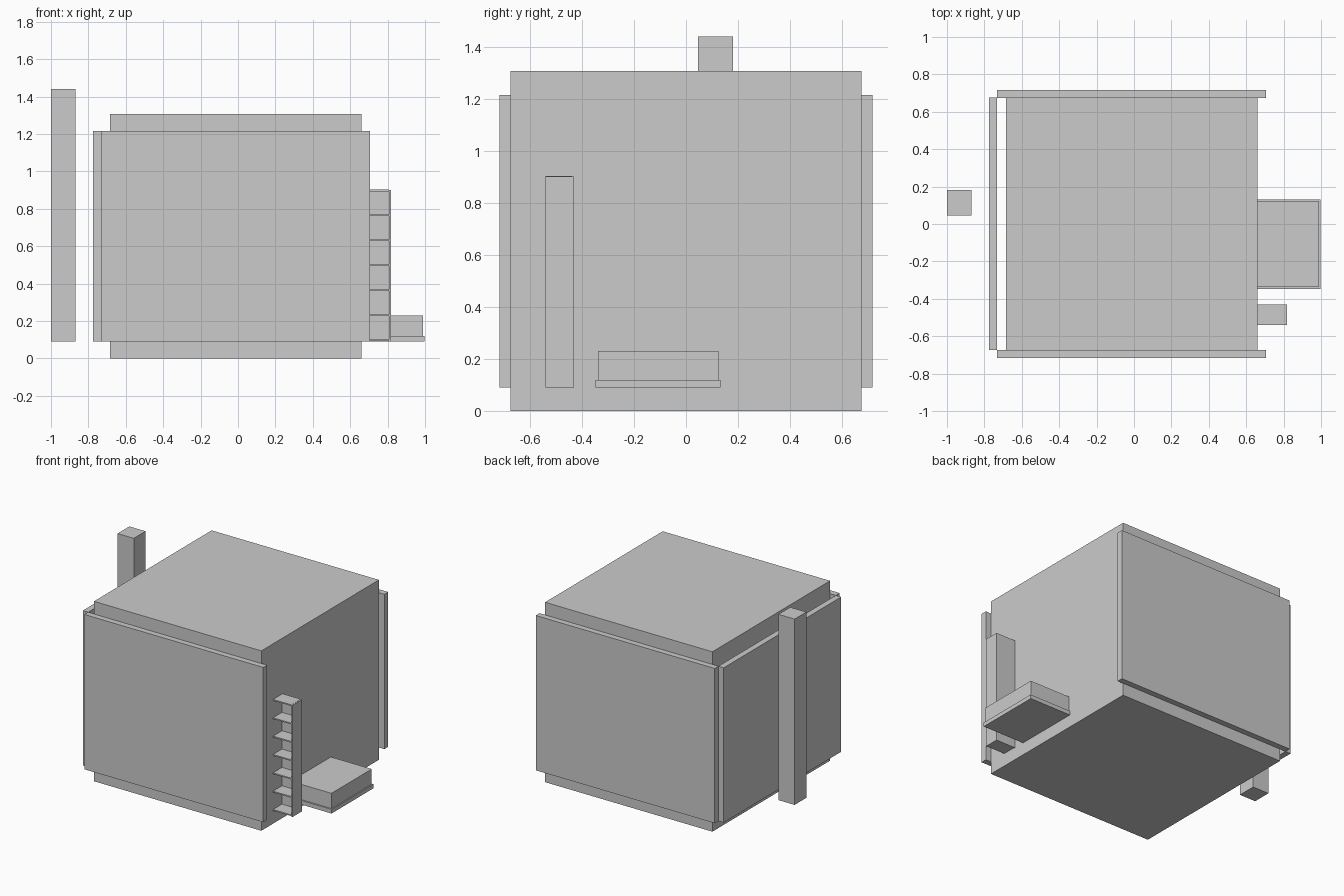
import bpy
import bmesh
from mathutils import Matrix, Vector

if "Cube" in bpy.data.objects:
    bpy.data.objects.remove(bpy.data.objects["Cube"])

grey = bpy.data.materials.new("plain grey")
grey.diffuse_color = (0.6, 0.6, 0.6, 1)
grey.use_nodes = True
grey.node_tree.nodes["Principled BSDF"].inputs["Base Color"].default_value = grey.diffuse_color


def build(name, boxes):
    """One object made of boxes given as (x0, x1), (y0, y1), (z0, z1)."""
    bm = bmesh.new()
    for spans in boxes:
        centre = Vector([(a + b) / 2 for a, b in spans])
        size = [b - a for a, b in spans]
        bmesh.ops.create_cube(
            bm, size=1,
            matrix=Matrix.Translation(centre) @ Matrix.Diagonal((*size, 1)))
    mesh = bpy.data.meshes.new(name)
    bm.to_mesh(mesh)
    bm.free()
    mesh.materials.append(grey)
    obj = bpy.data.objects.new(name, mesh)
    bpy.context.collection.objects.link(obj)
    return obj


FLOOR = 0.09
WALL_TOP = 1.215

# Main block
build("main_block", [((-0.685, 0.66), (-0.675, 0.675), (0, 1.307))])

# Wall panels on the front, back and left
for name, y in (("front_wall", (-0.717, -0.673)), ("back_wall", (0.673, 0.717))):
    build(name, [((-0.733, 0.705), y, (FLOOR, WALL_TOP))])
build("left_wall", [((-0.776, -0.733), (-0.673, 0.675), (FLOOR, WALL_TOP))])

# Free-standing post
build("post", [((-1.0, -0.87), (0.046, 0.181), (FLOOR, 1.44))])

# Bookcase: back and side panels with seven shelves, open to the front
SX, SY = (0.655, 0.817), (-0.54, -0.43)
build("bookcase_frame", [
    ((0.807, SX[1]), SY, (FLOOR, 0.902)),
    ((SX[0], 0.807), (-0.438, SY[1]), (FLOOR, 0.902)),
])
build("bookcase_shelves", [
    ((SX[0], 0.807), (SY[0], -0.438), (z, z + 0.009))
    for z in (FLOOR + i * 0.1333 + 0.004 for i in range(7))
])

# Low bed: base slab and mattress
build("bed_base", [((0.655, 0.996), (-0.348, 0.132), (FLOOR, 0.12))])
build("mattress", [((0.655, 0.988), (-0.338, 0.124), (0.12, 0.231))])
